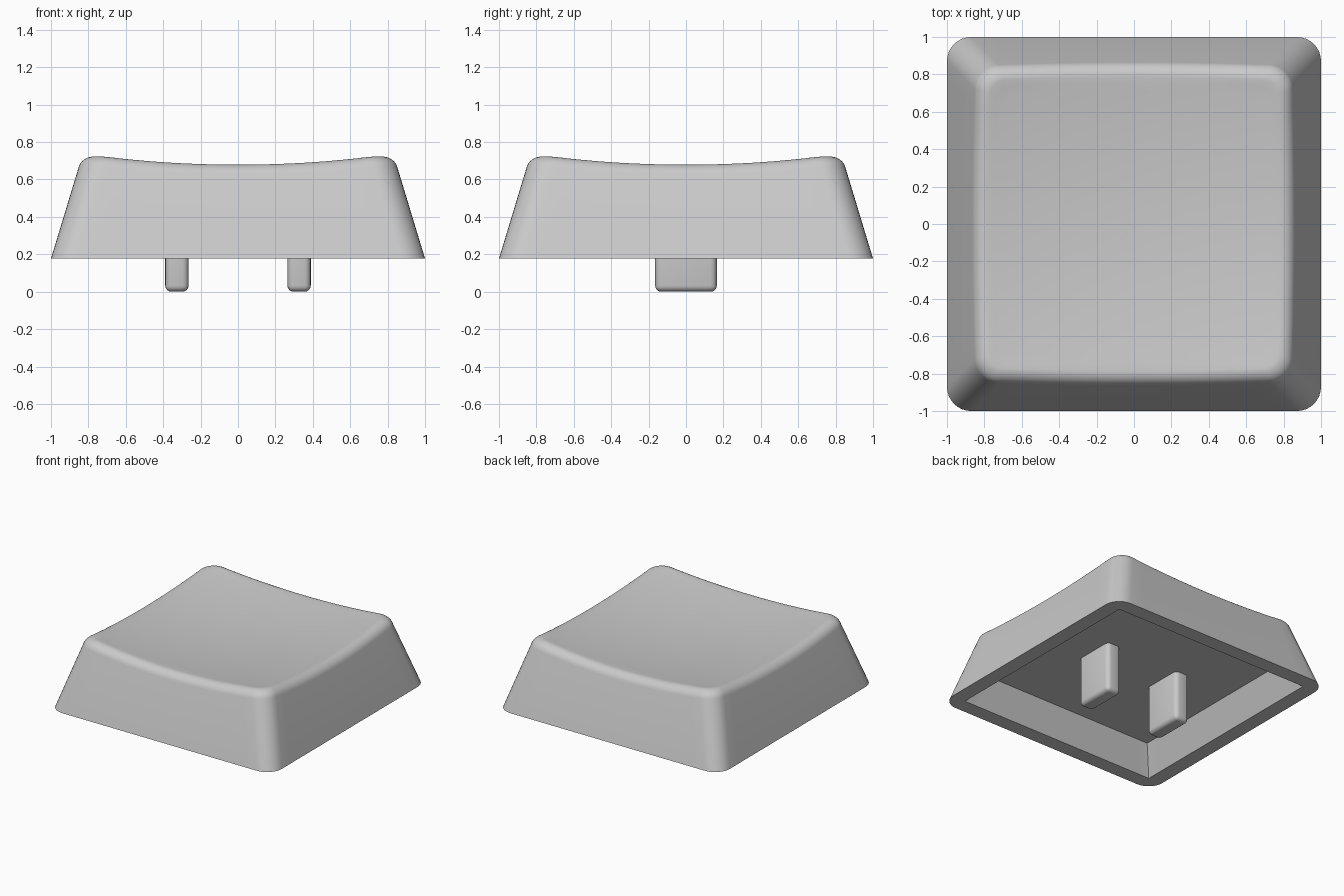
import bpy, bmesh, math

if "Cube" in bpy.data.objects:
    bpy.data.objects.remove(bpy.data.objects["Cube"])

BASE_Z, CEIL_Z = 0.177, 0.397
FILLET, CORNER = 0.075, 0.13
TAPER = 0.303

grey = bpy.data.materials.new("mid grey plastic")
grey.diffuse_color = (0.59, 0.59, 0.59, 1)
grey.use_nodes = True
grey.node_tree.nodes["Principled BSDF"].inputs["Base Color"].default_value = grey.diffuse_color


def dish(x, y):
    """Height of the scooped top."""
    return 0.63 + 0.081 * (x * x + y * y)


def half(z):
    """Half width of the sloping sides at a height."""
    return 1 - TAPER * (z - BASE_Z)


def outline(side=16, arc=8):
    """Rounded square as (straight part x, y, corner normal x, y)."""
    pts = []
    for q in range(4):
        a0 = q * math.pi / 2
        c, s = math.cos(a0), math.sin(a0)
        local = [(1, -1 + 2 * i / side, 1, 0) for i in range(side)]
        local += [(1, 1, math.cos(t), math.sin(t))
                  for t in (i * math.pi / 2 / arc for i in range(arc))]
        pts += [(c * x - s * y, s * x + c * y, c * u - s * v, s * u + c * v)
                for x, y, u, v in local]
    return pts


def place(p, h, r):
    return p[0] * (h - r) + p[2] * r, p[1] * (h - r) + p[3] * r


def finish(name, bm):
    bmesh.ops.recalc_face_normals(bm, faces=bm.faces[:])
    mesh = bpy.data.meshes.new(name)
    bm.to_mesh(mesh)
    bm.free()
    mesh.materials.append(grey)
    ob = bpy.data.objects.new(name, mesh)
    bpy.context.collection.objects.link(ob)
    bpy.ops.object.select_all(action='DESELECT')
    ob.select_set(True)
    bpy.context.view_layer.objects.active = ob
    bpy.ops.object.shade_smooth_by_angle(angle=math.radians(35))


# Key cap shell: rings from cavity ceiling, down, around the rim, up and over
pts = outline()
rings = []
rings.append([(*place(p, 0.785, 0.001), CEIL_Z) for p in pts])
rings.append([(*place(p, 0.88, 0.001), BASE_Z) for p in pts])
rings.append([(*place(p, 1.0, CORNER), BASE_Z) for p in pts])

# Sloping sides end in a rounded edge that follows the scooped top
start, end = math.atan(TAPER), math.radians(96)
for i in range(9):
    a = start + (end - start) * i / 8
    ring = []
    for p in pts:
        top = dish(*place(p, 0.78, 0.07))
        h = half(top - FILLET) - FILLET / math.cos(start) + FILLET * math.cos(a)
        # keep the side planar where the rounding begins
        h += FILLET * math.sin(start) * TAPER * 0 
        r = CORNER - FILLET * (1 - math.cos(a)) * 0.6
        ring.append((*place(p, h, r), top - FILLET + FILLET * math.sin(a)))
    rings.append(ring)

# Scooped top shrinks towards the middle
edge = rings[-1]
for k in (0.96, 0.9, 0.8, 0.7, 0.6, 0.5, 0.4, 0.3, 0.2, 0.1):
    rings.append([(x * k, y * k, dish(x * k, y * k)) for x, y, z in edge])

bm = bmesh.new()
loops = [[bm.verts.new(v) for v in ring] for ring in rings]
n = len(pts)
for a, b in zip(loops, loops[1:]):
    for i in range(n):
        j = (i + 1) % n
        bm.faces.new((a[i], a[j], b[j], b[i]))
bm.faces.new(loops[0])
centre = bm.verts.new((0, 0, dish(0, 0)))
for i in range(n):
    bm.faces.new((loops[-1][i], loops[-1][(i + 1) % n], centre))
finish("key_cap", bm)

# Two rounded mounting prongs, sunk slightly into the ceiling
for name, x in (("left_prong", -0.3265), ("right_prong", 0.3265)):
    bm = bmesh.new()
    bmesh.ops.create_cube(bm, size=1)
    height = CEIL_Z + 0.04
    for v in bm.verts:
        v.co = (x + v.co.x * 0.125, v.co.y * 0.33, (v.co.z + 0.5) * height)
    bmesh.ops.bevel(bm, geom=bm.edges[:], offset=0.033, segments=4,
                    profile=0.5, affect='EDGES')
    finish(name, bm)
